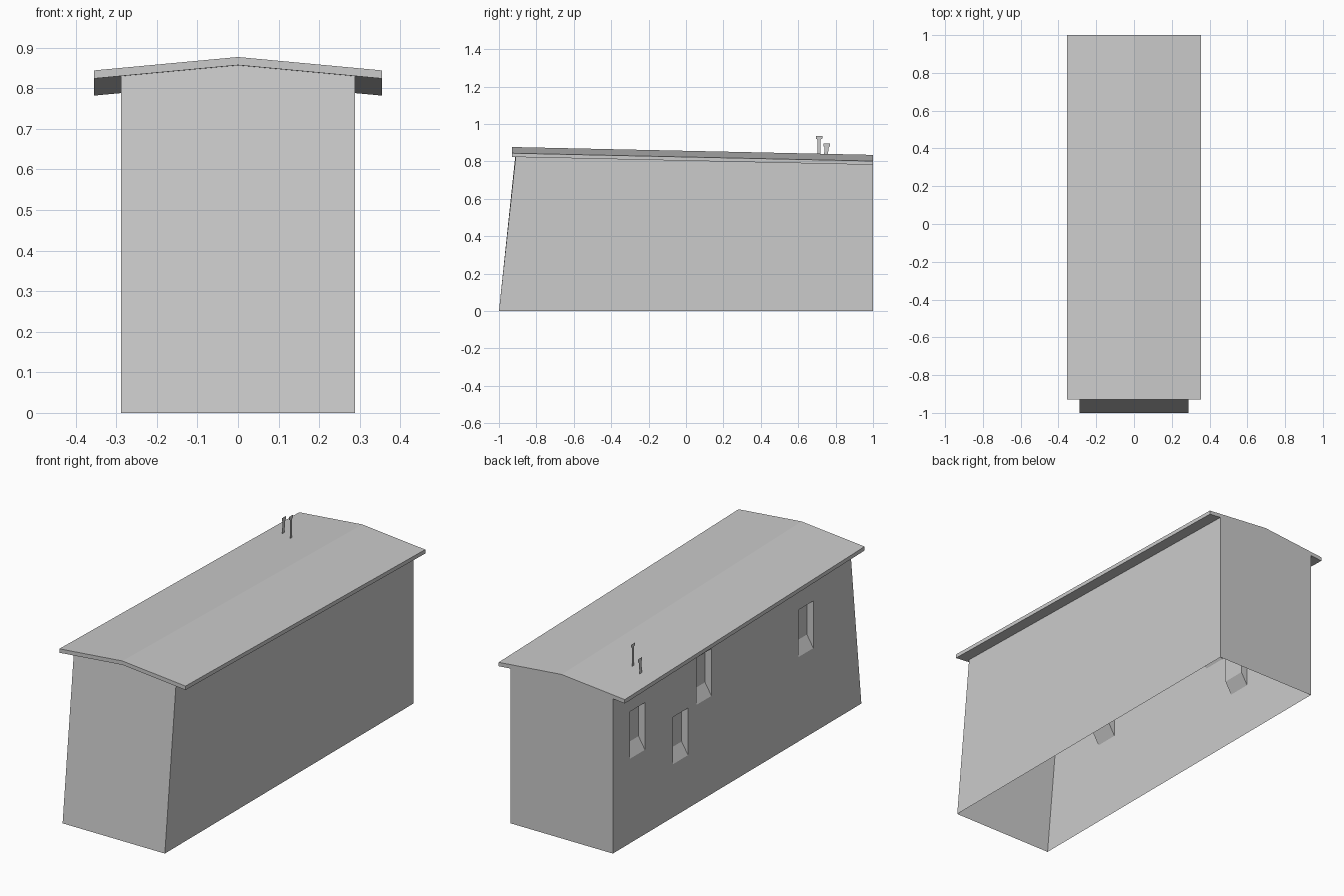
import bpy, bmesh
from mathutils import Vector

if "Cube" in bpy.data.objects:
    bpy.data.objects.remove(bpy.data.objects["Cube"])

W = 0.288          # wall half width
EAVE = 0.355       # roof half width
THICK = 0.02       # roof thickness


def roof_z(x, y):
    """Height of the gently pitched roof surface, falling towards the back."""
    return 0.877 - 0.0218 * (y + 0.93) - 0.093 * abs(x)


def under(x, y):
    return roof_z(x, y) - THICK


def add_object(name, bm):
    mesh = bpy.data.meshes.new(name)
    bm.to_mesh(mesh)
    bm.free()
    obj = bpy.data.objects.new(name, mesh)
    bpy.context.collection.objects.link(obj)
    return obj


def face(bm, *pts):
    return bm.faces.new([bm.verts.new(p) for p in pts])


# Building walls: open shell with a leaning front
FT = -0.91         # front y at the top
bm = bmesh.new()
face(bm, (-W, -1, 0), (W, -1, 0), (W, FT, under(W, FT)), (0, FT, under(0, FT)), (-W, FT, under(W, FT)))
face(bm, (W, 1, 0), (-W, 1, 0), (-W, 1, under(W, 1)), (0, 1, under(0, 1)), (W, 1, under(W, 1)))
face(bm, (W, -1, 0), (W, 1, 0), (W, 1, under(W, 1)), (W, FT, under(W, FT)))
left = face(bm, (-W, 1, 0), (-W, -1, 0), (-W, FT, under(W, FT)), (-W, 1, under(W, 1)))
add_left = {left}

# Window openings in the left wall: (low y, sill z)
windows = [(0.742, 0.43), (0.395, 0.27), (0.207, 0.50), (-0.613, 0.43)]
WW, WH, DEPTH, RISE = 0.121, 0.24, 0.036, 0.06


def left_geometry():
    faces = [f for f in bm.faces if f.normal.x < -0.9]
    return faces + list({e for f in faces for e in f.edges}) + list({v for f in faces for v in f.verts})


bm.normal_update()
for y, z in windows:
    for co, no in (((0, y, 0), (0, 1, 0)), ((0, y + WW, 0), (0, 1, 0)),
                   ((0, 0, z), (0, 0, 1)), ((0, 0, z + WH), (0, 0, 1))):
        bmesh.ops.bisect_plane(bm, geom=left_geometry(), dist=1e-5,
                               plane_co=Vector(co), plane_no=Vector(no))
        bm.normal_update()


def in_window(f):
    c = f.calc_center_median()
    return f.normal.x < -0.9 and any(y < c.y < y + WW and z < c.z < z + WH for y, z in windows)


bmesh.ops.delete(bm, geom=[f for f in bm.faces if in_window(f)], context='FACES')

# Window niches with a steep sloping sill
for y, z in windows:
    xi, y2, t = -W + DEPTH, y + WW, z + WH
    o = [(-W, y2, z), (-W, y, z), (-W, y, t), (-W, y2, t)]
    i = [(xi, y2, z + RISE), (xi, y, z + RISE), (xi, y, t), (xi, y2, t)]
    face(bm, *i)
    for k in range(4):
        n = (k + 1) % 4
        face(bm, o[k], o[n], i[n], i[k])
bmesh.ops.remove_doubles(bm, verts=bm.verts, dist=1e-5)
add_object("building_walls", bm)

# Roof: shallow gable slab
bm = bmesh.new()
rings = []
for y in (-0.93, 1.0):
    pts = [(x, y, roof_z(x, y)) for x in (-EAVE, 0, EAVE)]
    pts += [(x, y, under(x, y)) for x in (EAVE, 0, -EAVE)]
    rings.append([bm.verts.new(p) for p in pts])
a, b = rings
for k in range(6):
    n = (k + 1) % 6
    bm.faces.new((a[k], a[n], b[n], b[k]))
for r in rings:                       # gable ends as two quads each
    bm.faces.new((r[0], r[1], r[4], r[5]))
    bm.faces.new((r[1], r[2], r[3], r[4]))
bmesh.ops.recalc_face_normals(bm, faces=bm.faces)
add_object("roof", bm)


# Roof vents: flat cut-out sheets facing sideways
def vent(name, x, outline):
    bm = bmesh.new()
    face(bm, *[(x, y, z) for y, z in outline])
    add_object(name, bm)


vent("tall_vent", -0.20, [(0.703, 0.815), (0.72, 0.815), (0.72, 0.918), (0.73, 0.922),
                          (0.73, 0.935), (0.694, 0.935), (0.694, 0.922), (0.703, 0.918)])
vent("short_vent", -0.268, [(0.735, 0.808), (0.755, 0.808), (0.763, 0.875), (0.769, 0.88),
                            (0.769, 0.895), (0.735, 0.895), (0.735, 0.88), (0.742, 0.875)])
